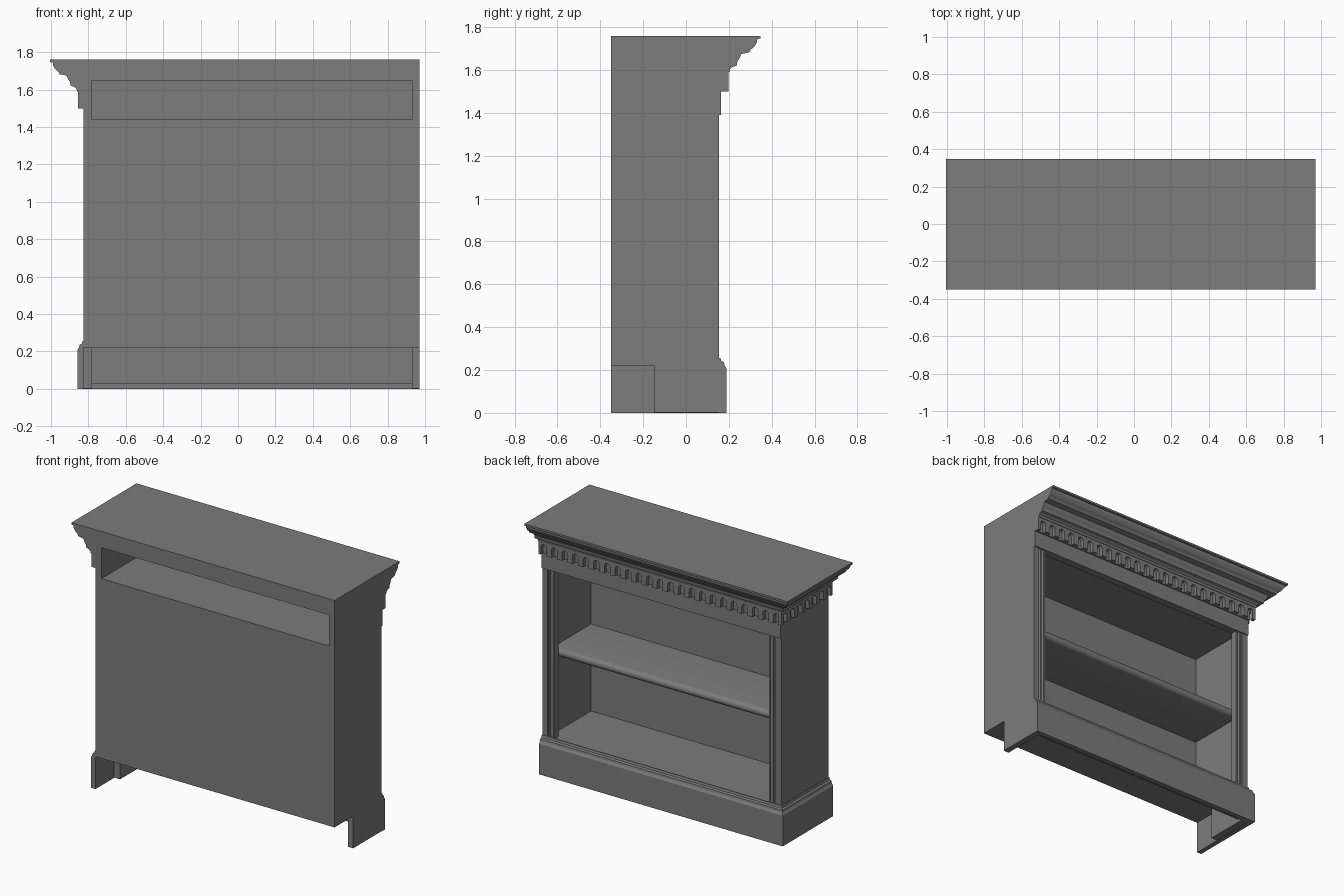
import bpy, bmesh, math

if "Cube" in bpy.data.objects:
    bpy.data.objects.remove(bpy.data.objects["Cube"])

paint = bpy.data.materials.new("grey_paint")
paint.diffuse_color = (0.2, 0.2, 0.2, 1)
paint.use_nodes = True
paint.node_tree.nodes["Principled BSDF"].inputs["Base Color"].default_value = paint.diffuse_color

X0, X1 = -0.825, 0.97      # outer faces of the carcass
YB, YF = -0.35, 0.155      # closed rear panel side (-y), open side (+y)


def finish(name, bm):
    bmesh.ops.recalc_face_normals(bm, faces=bm.faces)
    me = bpy.data.meshes.new(name)
    bm.to_mesh(me)
    bm.free()
    me.materials.append(paint)
    ob = bpy.data.objects.new(name, me)
    bpy.context.collection.objects.link(ob)
    return ob


def prism(name, outline, place, a, b):
    """Extrude a 2D outline from a to b; place(p, q, d) gives the 3D point."""
    bm = bmesh.new()
    lo = [bm.verts.new(place(p, q, a)) for p, q in outline]
    hi = [bm.verts.new(place(p, q, b)) for p, q in outline]
    n = len(outline)
    bm.faces.new(lo)
    bm.faces.new(hi[::-1])
    for i in range(n):
        j = (i + 1) % n
        bm.faces.new((lo[i], lo[j], hi[j], hi[i]))
    return finish(name, bm)


def along_x(p, q, d): return (d, p, q)
def along_y(p, q, d): return (p, d, q)
def along_z(p, q, d): return (p, q, d)


def box(name, x0, x1, y0, y1, z0, z1):
    return prism(name, [(x0, y0), (x1, y0), (x1, y1), (x0, y1)], along_z, z0, z1)


def moulding(name, profile, bx, by):
    """Sweep (offset, z) profile along the open face, mitre, and return down the -x side."""
    bm = bmesh.new()
    rings = []
    for f in (lambda o: (X1, by + o), lambda o: (bx - o, by + o), lambda o: (bx - o, YB)):
        rings.append([bm.verts.new((*f(o), z)) for o, z in profile])
    n = len(profile)
    for r, s in zip(rings, rings[1:]):
        for i in range(n):
            j = (i + 1) % n
            bm.faces.new((r[i], r[j], s[j], s[i]))
    bm.faces.new(rings[0])
    bm.faces.new(rings[-1][::-1])
    return finish(name, bm)


# side walls with a skirting notch at the lower rear corner
side = [(YB, 0.22), (-0.15, 0.22), (-0.15, 0.002), (YF, 0.002), (YF, 1.65), (YB, 1.65)]
prism("left_side_wall", side, along_x, X0, -0.78)
prism("right_side_wall", side, along_x, 0.93, X1)

# carcass panels
box("rear_panel", -0.78, 0.93, YB, -0.31, 0.22, 1.44)
box("bottom_shelf", -0.78, 0.93, -0.31, YF, 0.22, 0.25)
box("ceiling_shelf", -0.78, 0.93, -0.31, 0.11, 1.40, 1.44)
box("plinth_backing", -0.78, 0.93, 0.11, YF, 0.025, 0.22)
box("top_slab", -0.818, X1, YB, 0.16, 1.65, 1.76)
box("header_board", X0, X1, 0.11, 0.163, 1.39, 1.65)

# middle shelf with rounded nose
nose = [(0.08 + 0.028 * math.cos(a), 0.812 + 0.028 * math.sin(a))
        for a in [math.radians(-90 + 22.5 * i) for i in range(9)]]
shelf = prism("middle_shelf", [(-0.31, 0.784)] + nose + [(-0.31, 0.84)], along_x, -0.78, 0.93)
bpy.context.view_layer.objects.active = shelf
shelf.select_set(True)
bpy.ops.object.shade_smooth_by_angle(angle=math.radians(35))
shelf.select_set(False)

# fluted pilasters
def pilaster(name, x0, x1):
    w = x1 - x0
    pts = [(x0, 0.11), (x0, YF)]
    for k in range(3):
        c, r = x0 + w * (0.22 + 0.28 * k), 0.009
        pts += [(c - r * math.cos(a), YF - r * math.sin(a))
                for a in [math.pi * i / 6 for i in range(7)]]
    pts += [(x1, YF), (x1, 0.11)]
    prism(name, pts, along_z, 0.25, 1.39)

pilaster("left_pilaster", X0, -0.73)
pilaster("right_pilaster", 0.88, X1)

# plinth skirting
moulding("plinth", [(0, 0), (0.034, 0), (0.034, 0.208), (0.025, 0.222), (0.022, 0.236),
                    (0.01, 0.242), (0.006, 0.257), (0, 0.257)], X0, YF)

# crown cornice
moulding("crown_cornice", [
    (0, 1.76), (0.187, 1.76), (0.187, 1.747), (0.173, 1.745), (0.17, 1.727), (0.158, 1.708),
    (0.142, 1.695), (0.135, 1.682), (0.098, 1.675), (0.09, 1.655), (0.08, 1.64), (0.076, 1.62),
    (0.058, 1.615), (0.046, 1.605), (0.042, 1.59), (0.012, 1.59), (0.012, 1.5), (0, 1.5)],
    -0.818, 0.16)

# arched dentil bands
def dentils(name, t0, t1, count, place, a, b):
    step = (t1 - t0) / count
    r, spring = 0.021, 1.55
    pts = [(t0, 1.595), (t0, 1.5)]
    for k in range(count):
        c = t0 + step * (k + 0.5)
        pts.append((c - r, 1.5))
        pts += [(c - r * math.cos(g), spring + r * math.sin(g))
                for g in [math.pi * i / 8 for i in range(9)]]
        pts.append((c + r, 1.5))
    pts += [(t1, 1.5), (t1, 1.595)]
    prism(name, pts, place, a, b)

dentils("long_dentil_band", -0.856, X1, 23, along_y, 0.172, 0.198)
dentils("side_dentil_band", YB, 0.198, 7, along_x, -0.856, -0.83)
